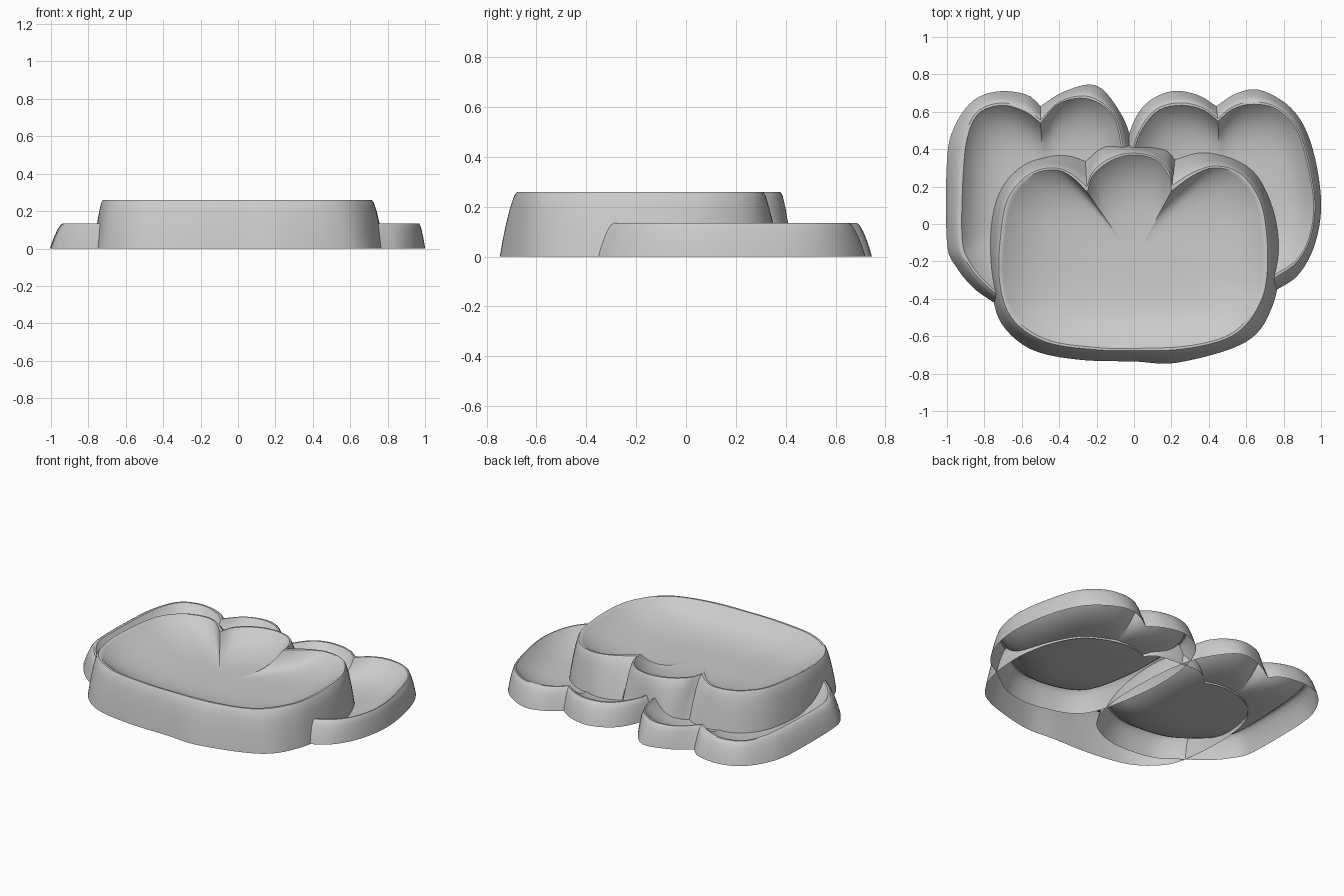
import bpy, bmesh
from mathutils import Vector

if "Cube" in bpy.data.objects:
    bpy.data.objects.remove(bpy.data.objects["Cube"])


def smooth_path(pts, count):
    """Smooth curve through the points, evenly spaced, without its last point."""
    p = [Vector(q) for q in pts]
    p = [2 * p[0] - p[1]] + p + [2 * p[-1] - p[-2]]
    fine = []
    for i in range(1, len(p) - 2):
        a, b, c, d = p[i - 1:i + 3]
        for k in range(12):
            t = k / 12
            fine.append(0.5 * (2 * b + (c - a) * t + (2 * a - 5 * b + 4 * c - d) * t * t
                               + (3 * b - a - 3 * c + d) * t ** 3))
    fine.append(p[-2])
    dist = [0]
    for a, b in zip(fine, fine[1:]):
        dist.append(dist[-1] + (b - a).length)
    out, j = [], 0
    for i in range(count):
        s = dist[-1] * i / count
        while dist[j + 1] < s:
            j += 1
        out.append(fine[j].lerp(fine[j + 1], (s - dist[j]) / (dist[j + 1] - dist[j])))
    return out


def outline(arcs, counts):
    return [q for arc, n in zip(arcs, counts) for q in smooth_path(arc, n)]


def make_tray(name, base_arcs, rim_arcs, counts, height, depth, power, centre):
    base, rim = outline(base_arcs, counts), outline(rim_arcs, counts)
    c = Vector(centre)
    rings = []
    # flared, slightly bulging outer wall with a rounded rim
    for u, z in [(0, 0), (.13, .25), (.29, .5), (.48, .75), (.68, .94), (.83, 1), (1, 1)]:
        rings.append([(*b.lerp(r, u), z * height) for b, r in zip(base, rim)])
    # dished floor
    for t in [.02, .05, .09, .14, .2, .28, .38, .5, .65, .82]:
        z = height - depth * (1 - (1 - t) ** power)
        rings.append([(*r.lerp(c, t), z) for r in rim])
    bm = bmesh.new()
    loops = [[bm.verts.new(co) for co in ring] for ring in rings]
    n = len(base)
    for a, b in zip(loops, loops[1:]):
        for i in range(n):
            j = (i + 1) % n
            bm.faces.new((a[i], a[j], b[j], b[i]))
    pole = bm.verts.new((*c, height - depth))
    for i in range(n):
        bm.faces.new((loops[-1][i], loops[-1][(i + 1) % n], pole))
    bmesh.ops.recalc_face_normals(bm, faces=bm.faces)
    pole.normal_update()
    if pole.normal.z < 0:
        bmesh.ops.reverse_faces(bm, faces=bm.faces)
    mesh = bpy.data.meshes.new(name)
    bm.to_mesh(mesh)
    bm.free()
    ob = bpy.data.objects.new(name, mesh)
    bpy.context.collection.objects.link(ob)
    bpy.ops.object.select_all(action='DESELECT')
    ob.select_set(True)
    bpy.context.view_layer.objects.active = ob
    bpy.ops.object.shade_smooth_by_angle(angle=0.6)


# tall front tray: body with two side lobes, then the middle lobe
make_tray(
    "front_tray",
    [[(-.26, .34), (-.34, .365), (-.44, .365), (-.6, .31), (-.72, .17), (-.77, -.05), (-.76, -.34),
      (-.71, -.53), (-.55, -.67), (-.3, -.725), (0, -.735), (.24, -.74), (.6, -.63), (.74, -.44),
      (.78, -.2), (.765, 0), (.71, .17), (.63, .29), (.5, .36), (.36, .385), (.22, .35)],
     [(.22, .35), (.16, .405), (0, .425), (-.15, .425), (-.26, .34)]],
    [[(-.25, .17), (-.33, .25), (-.42, .29), (-.55, .26), (-.66, .14), (-.70, -.05), (-.71, -.30),
      (-.64, -.50), (-.46, -.62), (-.2, -.66), (0, -.665), (.3, -.65), (.53, -.58), (.66, -.42),
      (.70, -.25), (.69, 0), (.65, .15), (.55, .27), (.42, .30), (.3, .25), (.2, .175)],
     [(.2, .175), (.19, .25), (.12, .34), (0, .37), (-.12, .34), (-.22, .26), (-.25, .17)]],
    (110, 30), .26, .12, 4, (0, -.19))

# low back trays: inner lobe to outer lobe, both running partly under the front tray
make_tray(
    "back_right_tray",
    [[(.44, .63), (.55, .70), (.68, .715), (.85, .61), (.95, .42), (1, .13), (.97, -.1), (.88, -.27),
      (.75, -.36), (.55, -.49), (.3, -.5), (.05, -.38), (-.05, 0), (-.06, .3), (-.02, .5), (.06, .64),
      (.2, .71), (.34, .69), (.44, .63)]],
    [[(.45, .55), (.52, .61), (.62, .64), (.75, .62), (.86, .52), (.92, .35), (.96, .12), (.94, -.06),
      (.87, -.19), (.74, -.28), (.53, -.42), (.32, -.43), (.1, -.32), (.01, 0), (.0, .3), (.02, .46),
      (.12, .6), (.25, .635), (.37, .61), (.45, .55)]],
    (110,), .135, .125, 5, (.46, .1))
make_tray(
    "back_left_tray",
    [[(-.5, .63), (-.57, .69), (-.72, .71), (-.86, .66), (-.96, .52), (-1, .34), (-1, -.1), (-.95, -.23),
      (-.86, -.34), (-.75, -.42), (-.58, -.53), (-.3, -.55), (-.08, -.44), (.01, -.2), (.02, .15),
      (-.01, .42), (-.07, .59), (-.2, .74), (-.37, .71), (-.5, .63)]],
    [[(-.5, .54), (-.58, .60), (-.7, .635), (-.82, .6), (-.88, .5), (-.91, .32), (-.92, -.06), (-.88, -.2),
      (-.76, -.34), (-.57, -.46), (-.32, -.48), (-.13, -.38), (-.06, -.2), (-.04, .15), (-.07, .43),
      (-.12, .59), (-.25, .67), (-.4, .645), (-.5, .54)]],
    (110,), .135, .125, 5, (-.47, .1))
